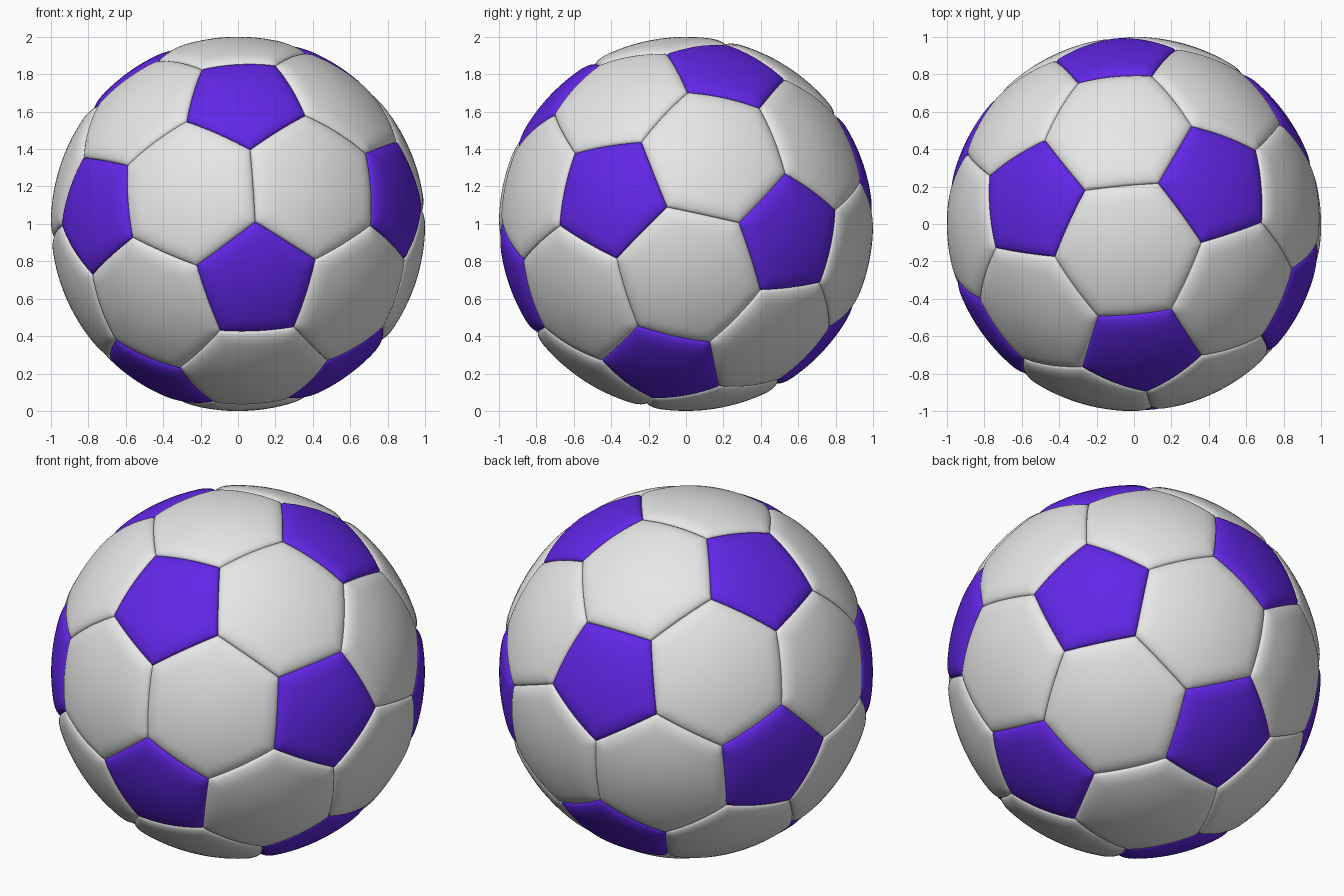
import bpy, bmesh, math
from itertools import combinations
from mathutils import Vector

cube = bpy.data.objects.get("Cube")
if cube:
    bpy.data.objects.remove(cube, do_unlink=True)

SEAM_WIDTH, SEAM_DEPTH, SIDE_STEPS = 0.075, 0.026, 14


def material(name, color):
    mat = bpy.data.materials.new(name)
    mat.use_nodes = True
    mat.diffuse_color = color
    bsdf = mat.node_tree.nodes["Principled BSDF"]
    bsdf.inputs["Base Color"].default_value = color
    bsdf.inputs["Roughness"].default_value = 0.5
    return mat


# Twelve pentagon directions: two poles and two rings of five
pole = Vector((0.034, -0.72, 0.695)).normalized()
toward = Vector((0.1065, -0.935, -0.3365))
e1 = (toward - pole * pole.dot(toward)).normalized()
e2 = pole.cross(e1)
ring = [(pole + 2 * (e1 * math.cos(a) + e2 * math.sin(a))).normalized()
        for a in (math.tau * k / 5 for k in range(5))]
hubs = [pole] + ring
hubs += [-h for h in hubs]


def adjacent(a, b):
    return 0.4 < a.dot(b) < 0.5


def ordered(corners, axis):
    """Sort corners counter-clockwise as seen from outside."""
    u = axis.orthogonal().normalized()
    v = axis.cross(u)
    return sorted(corners, key=lambda p: math.atan2(p.dot(v), p.dot(u)))


def add_panel(bm, corners):
    """Rounded spherical panel made of rings that dip into the seam."""
    centre = sum(corners, Vector()) / len(corners)
    corners = ordered(corners, centre.normalized())
    apothem = ((corners[0] + corners[1]) / 2 - centre).length
    rim = [a.lerp(b, i / SIDE_STEPS)
           for a, b in zip(corners, corners[1:] + corners[:1])
           for i in range(SIDE_STEPS)]
    inner = 1 - SEAM_WIDTH / apothem
    levels = [inner * k / 7 for k in range(1, 8)]
    levels += [1 - (1 - inner) * (1 - k / 8) ** 1.5 for k in range(1, 9)]
    hub = bm.verts.new(centre.normalized())
    previous = None
    for t in levels:
        s = max(0, (t - inner) / (1 - inner))
        radius = 1 - SEAM_DEPTH * (1 - math.sqrt(max(0, 1 - s * s)))
        loop = [bm.verts.new(centre.lerp(p, t).normalized() * radius) for p in rim]
        for i in range(len(loop)):
            j = (i + 1) % len(loop)
            if previous:
                bm.faces.new((previous[i], loop[i], loop[j], previous[j]))
            else:
                bm.faces.new((hub, loop[i], loop[j]))
        previous = loop


def build(name, panels, mat):
    bm = bmesh.new()
    for corners in panels:
        add_panel(bm, corners)
    mesh = bpy.data.meshes.new(name)
    bm.to_mesh(mesh)
    bm.free()
    mesh.materials.append(mat)
    obj = bpy.data.objects.new(name, mesh)
    obj.location.z = 1
    bpy.context.collection.objects.link(obj)
    bpy.ops.object.select_all(action="DESELECT")
    obj.select_set(True)
    bpy.context.view_layer.objects.active = obj
    bpy.ops.object.shade_smooth_by_angle(angle=math.radians(60))


# Five-sided panels around each direction, six-sided ones between each three
pentagons = [[(2 * h + n) / 3 for n in hubs if adjacent(h, n)] for h in hubs]
hexagons = [[(2 * a + b) / 3 for a in trio for b in trio if a is not b]
            for trio in combinations(hubs, 3)
            if all(adjacent(a, b) for a, b in combinations(trio, 2))]

build("pentagon_panels", pentagons, material("violet", (0.12, 0.02, 0.8, 1)))
build("hexagon_panels", hexagons, material("pale_grey", (0.8, 0.8, 0.8, 1)))
